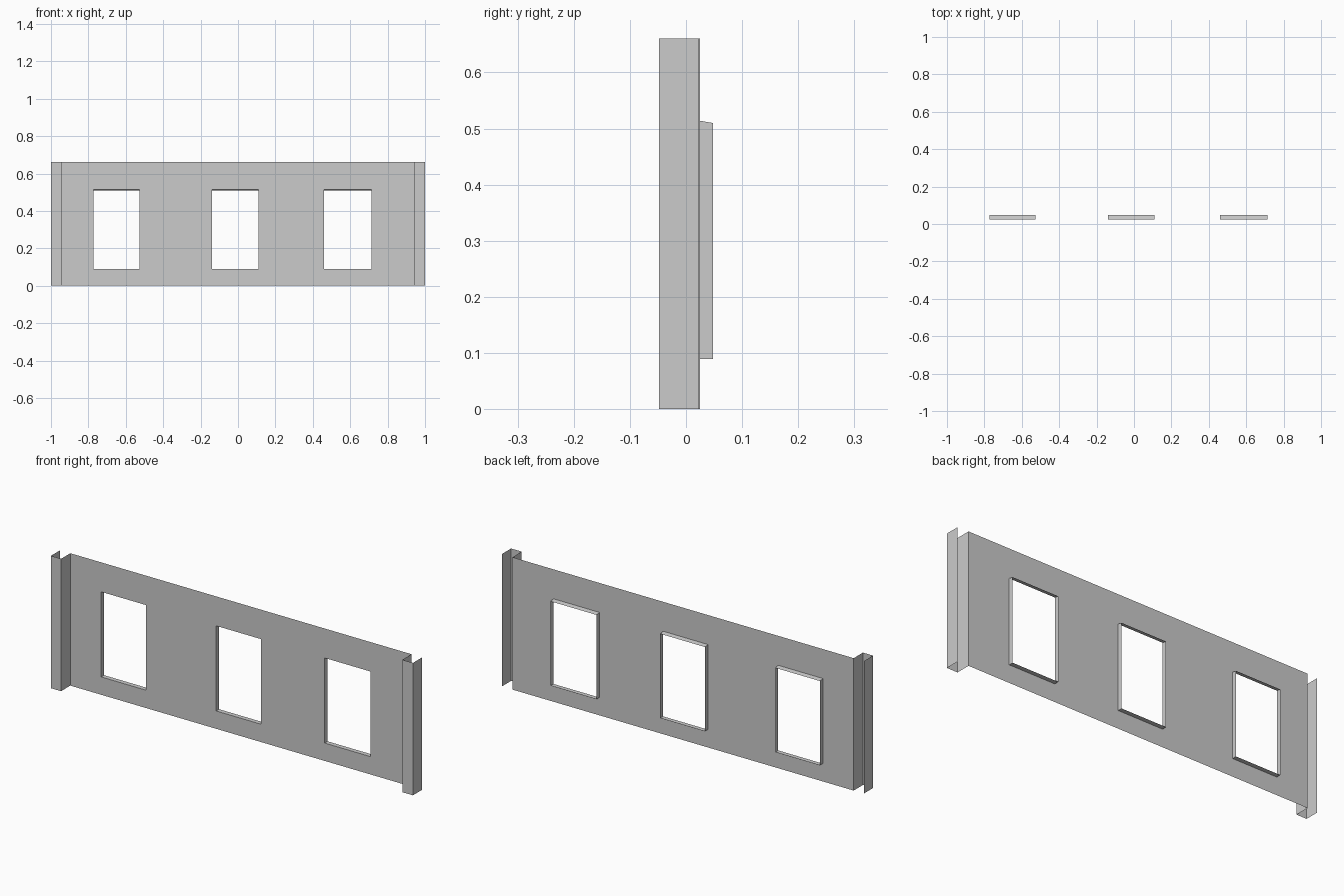
import bpy

if "Cube" in bpy.data.objects:
    bpy.data.objects.remove(bpy.data.objects["Cube"])

HEIGHT = 0.661
FRONT, WALL, BACK = -0.048, 0.025, 0.048
LEFT, RIGHT = -0.944, 0.941
WINDOWS = [(-0.773, -0.527), (-0.138, 0.109), (0.461, 0.715)]
SILL, HEAD, HEAD_BACK = 0.089, 0.514, 0.510


def make(name, verts, faces):
    mesh = bpy.data.meshes.new(name)
    mesh.from_pydata(verts, [], faces)
    mesh.update()
    obj = bpy.data.objects.new(name, mesh)
    bpy.context.collection.objects.link(obj)
    return obj


# Thin wall sheet: a grid of panels with the window cells left open
xs = [LEFT] + [x for pair in WINDOWS for x in pair] + [RIGHT]
zs = [0, SILL, HEAD, HEIGHT]
n = len(xs)
verts = [(x, WALL, z) for z in zs for x in xs]
faces = []
for row in range(3):
    for col in range(n - 1):
        if row == 1 and col % 2 == 1:
            continue
        a = row * n + col
        faces.append((a, a + 1, a + n + 1, a + n))
make("wall", verts, faces)

# Window reveals: four-sided sleeves behind the wall, with a sloping head
for i, (x0, x1) in enumerate(WINDOWS, 1):
    ring = [(x, y, z) for y, top in ((WALL, HEAD), (BACK, HEAD_BACK))
            for x, z in ((x0, SILL), (x1, SILL), (x1, top), (x0, top))]
    sides = [(k, k + 4, (k + 1) % 4 + 4, (k + 1) % 4) for k in range(4)]
    make(f"window_reveal_{i}", ring, sides)

# End pilasters: channels open at the back, top and bottom
for name, inner, outer in (("left_pilaster", LEFT, -1), ("right_pilaster", RIGHT, 1)):
    profile = [(inner, WALL), (inner, FRONT), (outer, FRONT), (outer, 0.022)]
    verts = [(x, y, z) for z in (0, HEIGHT) for x, y in profile]
    faces = [(k, k + 1, k + 5, k + 4) for k in range(3)]
    if outer > 0:
        faces = [f for f in faces]
    else:
        faces = [f[::-1] for f in faces]
    make(name, verts, faces)
